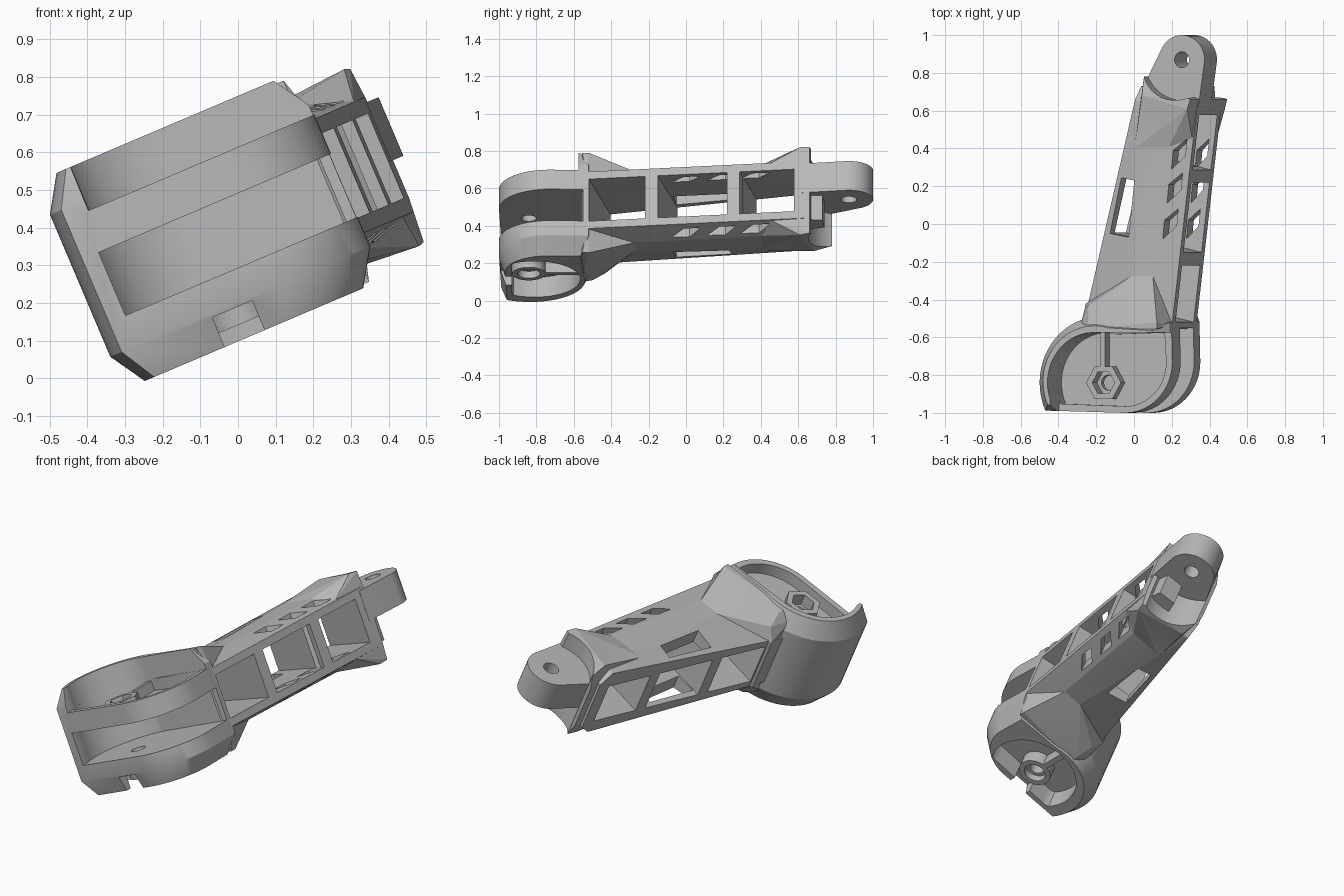
import bpy, bmesh, math
from mathutils import Matrix, Vector

if "Cube" in bpy.data.objects:
    bpy.data.objects.remove(bpy.data.objects["Cube"])

grey = bpy.data.materials.new("plain grey")
grey.use_nodes = True
grey.diffuse_color = (0.48, 0.48, 0.48, 1)
grey.node_tree.nodes["Principled BSDF"].inputs["Base Color"].default_value = (0.48, 0.48, 0.48, 1)

TILT = Matrix.Rotation(math.radians(-23), 4, 'Y')
NEAR = (0.06, -0.84)    # pivot in the cupped joint
FAR = (0.505, 0.87)     # pivot in the tongue
MID = 0.39              # mid-plane height


def new_object(name, bm):
    bmesh.ops.recalc_face_normals(bm, faces=bm.faces)
    mesh = bpy.data.meshes.new(name)
    bm.to_mesh(mesh)
    bm.free()
    mesh.materials.append(grey)
    ob = bpy.data.objects.new(name, mesh)
    bpy.context.collection.objects.link(ob)
    return ob


def arc(center, r, a0, a1, n=24):
    angles = [math.radians(a0 + (a1 - a0) * i / n) for i in range(n + 1)]
    return [(center[0] + r * math.cos(a), center[1] + r * math.sin(a)) for a in angles]


def disc(center, r, n=32):
    return arc(center, r, 0, 360, n)[:-1]


def box(x0, x1, y0, y1):
    return [(x0, y0), (x1, y0), (x1, y1), (x0, y1)]


def loft(name, sections):
    """Stack equal-length outlines at given heights into a closed solid."""
    bm = bmesh.new()
    rings = [[bm.verts.new((x, y, w)) for x, y in pts] for pts, w in sections]
    n = len(rings[0])
    for a, b in zip(rings, rings[1:]):
        for i in range(n):
            j = (i + 1) % n
            bm.faces.new((a[i], a[j], b[j], b[i]))
    bm.faces.new(rings[0])
    bm.faces.new(rings[-1])
    return new_object(name, bm)


def prism(name, pts, w0, w1):
    return loft(name, [(pts, w0), (pts, w1)])


def hull(name, points):
    """Convex solid from points, mirrored through the mid-plane."""
    bm = bmesh.new()
    for x, y, w in points:
        bm.verts.new((x, y, w))
        bm.verts.new((x, y, 2 * MID - w))
    bmesh.ops.convex_hull(bm, input=bm.verts)
    junk = [v for v in bm.verts if not v.link_faces]
    bmesh.ops.delete(bm, geom=junk, context='VERTS')
    bmesh.ops.dissolve_limit(bm, angle_limit=0.01, verts=bm.verts, edges=bm.edges)
    return new_object(name, bm)


def combine(ob, tools, operation):
    for t in tools:
        mod = ob.modifiers.new("bool", 'BOOLEAN')
        mod.operation = operation
        mod.solver = 'EXACT'
        mod.object = t
    bpy.context.view_layer.update()
    deps = bpy.context.evaluated_depsgraph_get()
    mesh = bpy.data.meshes.new_from_object(ob.evaluated_get(deps))
    ob.modifiers.clear()
    ob.data = mesh
    for t in tools:
        bpy.data.objects.remove(t)


def cup_outline(r_left, r_right, right, top):
    corner = (0.19, -0.73)
    return (arc(NEAR, r_left, 205, 75) + [(right, top)]
            + arc(corner, r_right, 0, -90, 16))


def scaled(pts, s):
    c = Vector((0.08, -0.8))
    return [tuple(c + (Vector(p) - c) * s) for p in pts]


def open_side(r):
    """Round pocket about the near pivot, open to the right and front."""
    return arc(NEAR, r, 200, 90) + [(0.7, -0.84 + r), (0.7, -1.2), (-0.2, -1.2)]


def finish(ob, angle):
    ob.data.transform(TILT)
    bpy.ops.object.select_all(action='DESELECT')
    ob.select_set(True)
    bpy.context.view_layer.objects.active = ob
    bpy.ops.object.shade_smooth_by_angle(angle=math.radians(angle))


# Joint cup: chamfered shell with a slot for the mating tongue
shell = cup_outline(0.35, 0.27, 0.455, -0.52)
cup = loft("joint_cup", [(scaled(shell, 0.84), 0.09), (shell, 0.185),
                         (shell, 0.595), (scaled(shell, 0.84), 0.69)])
round_recess = [(x, max(y, -0.93)) for x, y in disc((0.08, -0.81), 0.245, 40)]
combine(cup, [
    prism("slot", open_side(0.29), 0.27, 0.452),
    prism("upper_cut", open_side(0.265), 0.565, 0.9),
    prism("upper_floor", cup_outline(0.265, 0.235, 0.415, -0.575), 0.5, 0.8),
    prism("lower_recess", round_recess, -0.1, 0.205),
    prism("notch", box(0, 0.115, -1.2, -0.9), -0.1, 0.175),
], 'DIFFERENCE')

# Bosses and ribs inside both cups
combine(cup, [
    prism("hex_boss", disc(NEAR, 0.1, 6), 0.47, 0.555),
    prism("lower_boss", disc(NEAR, 0.09), 0.13, 0.23),
    prism("upper_rib", box(0.04, 0.07, -0.76, -0.54), 0.48, 0.555),
    prism("lower_rib", box(0.045, 0.075, -0.77, -0.54), 0.13, 0.23),
], 'UNION')
combine(cup, [prism("bolt_hole", disc(NEAR, 0.04), 0, 0.8),
              prism("nut_pocket", disc(NEAR, 0.065, 6), 0.49, 0.8),
              prism("head_pocket", disc(NEAR, 0.06), 0, 0.17)], 'DIFFERENCE')

# Arm: tapered box with shallow ridges, flared at both ends
arm = hull("arm_body", [
    (-0.06, -0.53, 0.545), (0.455, -0.53, 0.555), (0.6, 0.64, 0.555), (0.27, 0.73, 0.54),
    (0.25, -0.3, 0.597), (0.36, -0.3, 0.597), (0.465, 0.5, 0.597), (0.26, 0.66, 0.597)])
near_flare = hull("near_flare", [
    (-0.04, -0.555, 0.64), (0.02, -0.555, 0.68), (0.42, -0.555, 0.68), (0.42, -0.52, 0.68),
    (0.02, -0.5, 0.67), (0.0, -0.43, 0.62), (-0.045, -0.42, 0.545),
    (0.25, -0.27, 0.595), (0.36, -0.27, 0.595), (0.455, -0.53, 0.56)])
far_flare = hull("far_flare", [
    (0.31, 0.78, 0.595), (0.595, 0.66, 0.64), (0.58, 0.61, 0.645), (0.31, 0.68, 0.625),
    (0.255, 0.4, 0.595), (0.45, 0.4, 0.595), (0.57, 0.45, 0.555), (0.29, 0.78, 0.52),
    (0.605, 0.66, 0.52)])
combine(arm, [near_flare, far_flare], 'UNION')


def across(y0, y1, x0=-0.4, x1=0.9, slant=-0.24):
    """Strip crossing the arm, with its ends given at the right-hand side."""
    ys = lambda y, x: y + slant * (x - 0.5)
    return [(x0, ys(y0, x0)), (x1, ys(y0, x1)), (x1, ys(y1, x1)), (x0, ys(y1, x0))]


# Side bays passing right through, slanted slots and a long window above and below
cuts = [prism("bay", across(y0, y1), 0.268, 0.512)
        for y0, y1 in ((-0.53, -0.22), (-0.15, 0.23), (0.3, 0.6))]
for x, y in ((0.45, 0.0), (0.475, 0.19), (0.5, 0.37)):
    cuts.append(prism("slot", [(x - 0.035, y - 0.08), (x + 0.035, y - 0.01),
                               (x + 0.045, y + 0.08), (x - 0.025, y + 0.02)], 0, 0.8))
cuts.append(prism("window", [(0.105, -0.05), (0.22, -0.07), (0.255, 0.23), (0.175, 0.245)], 0, 0.8))
# Round clearance around the tongue pivot
cuts.append(prism("clearance", disc(FAR, 0.215, 48), 0.539, 0.9))
cuts.append(prism("clearance_below", disc(FAR, 0.215, 48), -0.1, 0.373))
combine(arm, cuts, 'DIFFERENCE')

# Tongue with pivot hole
tongue = prism("tongue", arc(FAR, 0.13, -5, 150) + [(0.29, 0.74), (0.31, 0.68), (0.6, 0.62)],
               0.372, 0.541)
combine(tongue, [prism("tongue_hole", disc(FAR, 0.042), 0, 0.9)], 'DIFFERENCE')

# Stop lug below the tongue
lug = prism("stop_lug", [(0.42, 0.62), (0.57, 0.61), (0.56, 0.73), (0.46, 0.74)], 0.23, 0.38)

for part, angle in ((cup, 28), (arm, 9), (tongue, 28), (lug, 28)):
    finish(part, angle)
